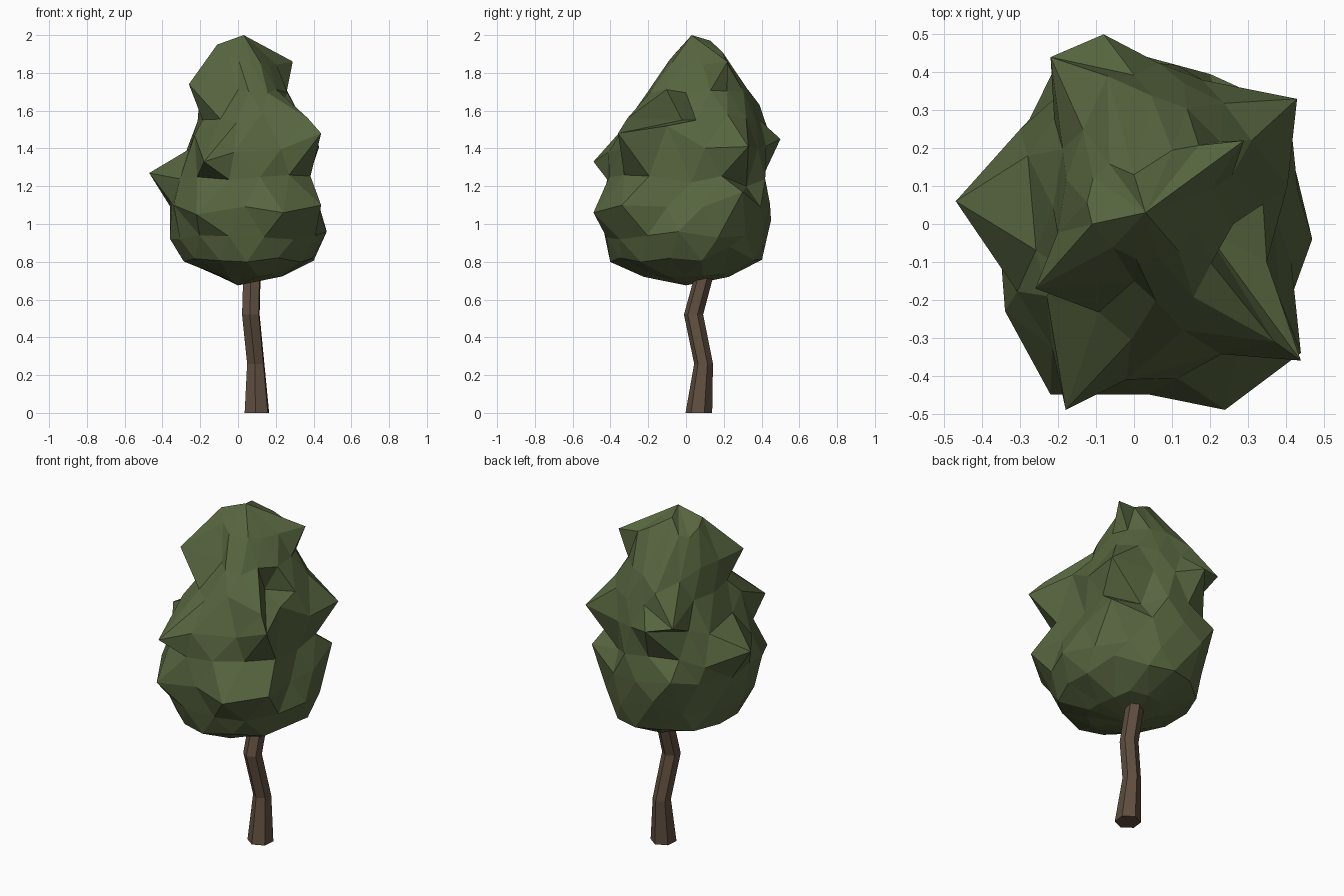
import bpy, bmesh, math, random
from mathutils import Vector

random.seed(4)
default = bpy.data.objects.get("Cube")
if default:
    bpy.data.objects.remove(default, do_unlink=True)


def make_material(name, colour):
    mat = bpy.data.materials.new(name)
    mat.use_nodes = True
    mat.diffuse_color = (*colour, 1)
    shader = next(n for n in mat.node_tree.nodes if n.type == 'BSDF_PRINCIPLED')
    shader.inputs["Base Color"].default_value = (*colour, 1)
    shader.inputs["Roughness"].default_value = 0.9
    return mat


def add_ring(bm, centre, rx, ry, sides, turn):
    """One closed ring of vertices around a centre point."""
    verts = []
    for i in range(sides):
        angle = math.tau * (i + turn) / sides
        offset = Vector((rx * math.cos(angle), ry * math.sin(angle), 0))
        verts.append(bm.verts.new(Vector(centre) + offset))
    return verts


def spot(co):
    """Bearing and height of a point, whatever its distance from the axis."""
    flat = Vector((co.x - 0.04, co.y - 0.02, 0)).normalized() * 0.38
    return Vector((flat.x, flat.y, co.z))


def finish(bm, name, mat):
    bmesh.ops.recalc_face_normals(bm, faces=bm.faces)
    mesh = bpy.data.meshes.new(name)
    bm.to_mesh(mesh)
    bm.free()
    mesh.materials.append(mat)
    obj = bpy.data.objects.new(name, mesh)
    bpy.context.collection.objects.link(obj)
    return obj


leaf_green = make_material("leaf green", (0.095, 0.13, 0.05))
bark_brown = make_material("bark brown", (0.115, 0.077, 0.05))

# Trunk: crooked six-sided tube, tapering from the ground into the crown
trunk_path = [((0.1, 0.068, 0), 0.071), ((0.094, 0.093, 0.26), 0.05),
              ((0.068, 0.04, 0.52), 0.051), ((0.075, 0.11, 0.78), 0.05)]
bm = bmesh.new()
SIDES = 6
rings = [add_ring(bm, c, r, r, SIDES, 0.4) for c, r in trunk_path]
for low, high in zip(rings, rings[1:]):
    for i in range(SIDES):
        j = (i + 1) % SIDES
        bm.faces.new((low[i], low[j], high[j], high[i]))
bm.faces.new(rings[0])
bm.faces.new(rings[-1])
finish(bm, "trunk", bark_brown)

# Crown core: height, centre x, centre y, half width, half depth
core = [(0.725, 0.06, 0, 0.18, 0.23), (0.81, 0.055, 0, 0.35, 0.4),
        (0.93, 0.05, -0.01, 0.4, 0.43), (1.1, 0.035, -0.01, 0.4, 0.44),
        (1.25, 0.04, 0, 0.38, 0.42), (1.4, 0.07, 0.02, 0.34, 0.39),
        (1.55, 0.07, 0.04, 0.28, 0.34), (1.7, 0.04, 0.055, 0.22, 0.27),
        (1.85, 0.03, 0.07, 0.14, 0.17)]
bm = bmesh.new()
SIDES = 14
rings = [add_ring(bm, (x, y, z), rx, ry, SIDES, (k % 2) / 2)
         for k, (z, x, y, rx, ry) in enumerate(core)]
for k, (low, high) in enumerate(zip(rings, rings[1:])):
    for i in range(SIDES):
        j = (i + 1) % SIDES
        tip = high[j] if k % 2 else high[i]
        bm.faces.new((low[i], low[j], tip))
        side = low[i] if k % 2 else low[j]
        bm.faces.new((side, high[j], high[i]))

# Crown ends: shallow point underneath, peak on top
bottom = bm.verts.new((0, 0, 0.675))
peak = bm.verts.new((0.03, 0.03, 2))
for ring, end in ((rings[0], bottom), (rings[-1], peak)):
    for i in range(SIDES):
        bm.faces.new((ring[i], ring[(i + 1) % SIDES], end))
for ring in rings:
    for v in ring:
        v.co += Vector([random.uniform(-0.012, 0.012) for axis in range(3)])

# Leaf clumps and hollows: each point pulls the surface at its bearing
clumps = [
    # peak ridge and upper back left clump
    (-0.11, 0, 1.95), (0, 0.13, 1.97), (0.29, 0.22, 1.86),
    (0.31, 0.22, 1.58),
    # ledge and upper right clump
    (0, -0.15, 1.71), (-0.26, -0.17, 1.74), (-0.23, -0.19, 1.47),
    # back clump
    (-0.08, 0.5, 1.45), (-0.22, 0.44, 1.48), (0.18, 0.38, 1.4),
    (-0.07, 0.39, 1.63), (-0.1, 0.45, 1.02), (-0.2, 0.43, 1.15),
    # back left clump and the hollow beside it
    (0.43, 0.33, 1.41), (0.41, 0.3, 1.17), (0.33, 0.23, 0.88),
    (0.22, 0.32, 1.2),
    # left hollow
    (0.19, -0.02, 1.55), (0.37, 0.03, 1.22), (0.47, -0.04, 0.96),
    # right clump
    (-0.47, 0.06, 1.27), (-0.28, 0.18, 1.37), (-0.3, 0.25, 1.2),
    # front right clump and the hollow beside it
    (-0.18, -0.49, 1.33), (-0.02, -0.41, 1.38), (-0.22, -0.45, 1.05),
    (-0.34, -0.23, 1.1),
    # front left clump
    (0.44, -0.36, 1.48), (0.35, -0.1, 1.52), (0.37, -0.31, 1.56),
    (0.13, -0.28, 1.59), (0.24, -0.49, 1.06), (0.44, -0.34, 1.1)]
REACH = 0.22
fixed = {bottom, peak}
for point in map(Vector, clumps):
    free = [v for v in bm.verts if v not in fixed]
    nearest = min(free, key=lambda v: (spot(v.co) - spot(point)).length)
    origin = nearest.co.copy()
    pull = point - origin
    for v in free:
        weight = max(0, 1 - (v.co - origin).length / REACH) ** 2
        v.co += pull * weight
    fixed.add(nearest)

# Keep the crown within its overall size
for v in bm.verts:
    v.co.x = max(-0.47, min(0.47, v.co.x))
    v.co.y = max(-0.5, min(0.5, v.co.y))
    v.co.z = max(0.675, min(2, v.co.z))
finish(bm, "leaf_crown", leaf_green)
